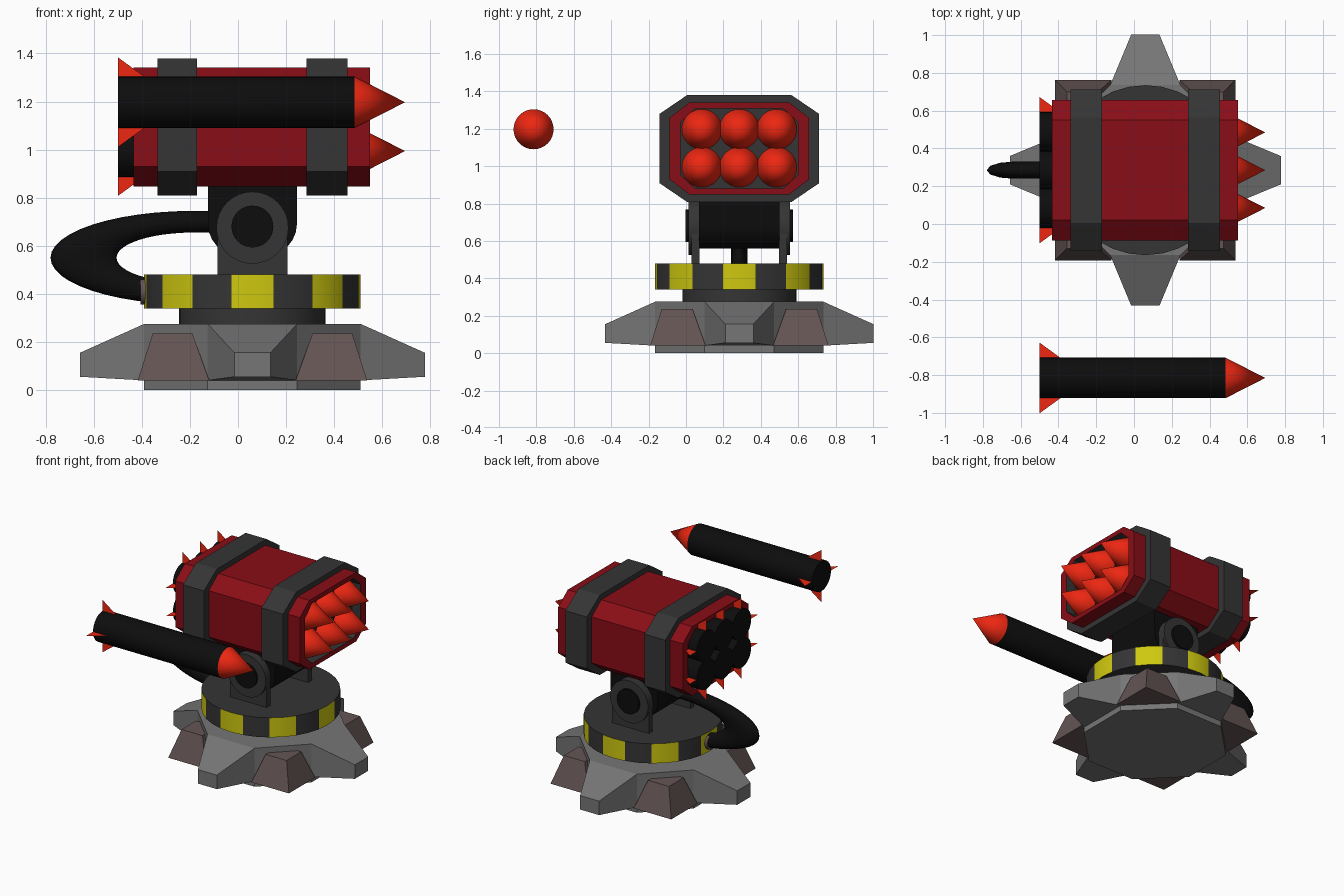
import bpy, bmesh, math
from mathutils import Matrix, Vector

if "Cube" in bpy.data.objects:
    bpy.data.objects.remove(bpy.data.objects["Cube"])

CX, CY = 0.06, 0.285   # turret axis


def material(name, rgb):
    m = bpy.data.materials.new(name)
    m.diffuse_color = (*rgb, 1)
    m.use_nodes = True
    m.node_tree.nodes["Principled BSDF"].inputs["Base Color"].default_value = m.diffuse_color
    return m


STONE = material("stone_grey", (0.18, 0.18, 0.18))
BROWN = material("brown_grey", (0.13, 0.09, 0.09))
DARK = material("dark_grey", (0.035, 0.035, 0.035))
BLACK = material("black", (0.004, 0.004, 0.004))
YELLOW = material("yellow", (0.62, 0.58, 0.005))
MAROON = material("dark_red", (0.25, 0.004, 0.008))
RED = material("bright_red", (0.85, 0.02, 0.006))


def finish(bm, name, *mats):
    bmesh.ops.recalc_face_normals(bm, faces=bm.faces)
    me = bpy.data.meshes.new(name)
    bm.to_mesh(me)
    bm.free()
    for m in mats:
        me.materials.append(m)
    ob = bpy.data.objects.new(name, me)
    bpy.context.collection.objects.link(ob)
    return ob


def smooth(ob):
    bpy.ops.object.select_all(action='DESELECT')
    ob.select_set(True)
    bpy.context.view_layer.objects.active = ob
    bpy.ops.object.shade_smooth_by_angle(angle=math.radians(30))


def loft(bm, a, b):
    """Closed solid between two matching rings of points."""
    va, vb = [bm.verts.new(p) for p in a], [bm.verts.new(p) for p in b]
    n = len(va)
    bm.faces.new(va)
    end = bm.faces.new(vb)
    for i in range(n):
        bm.faces.new((va[i], va[(i + 1) % n], vb[(i + 1) % n], vb[i]))
    return end


def place(p, h, axis):
    return {'x': (h, p[0], p[1]), 'y': (p[0], h, p[1]), 'z': (p[0], p[1], h)}[axis]


def prism(name, pts, lo, hi, axis, mat):
    bm = bmesh.new()
    loft(bm, [place(p, lo, axis) for p in pts], [place(p, hi, axis) for p in pts])
    return finish(bm, name, mat)


def arc(u, v, r, n=32, start=0.0, end=360.0):
    full = end - start == 360
    steps = n if full else n + 1
    angs = [math.radians(start + (end - start) * i / n) for i in range(steps)]
    return [(u + r * math.cos(a), v + r * math.sin(a)) for a in angs]


def cylinder(name, u, v, r, lo, hi, axis, mat):
    ob = prism(name, arc(u, v, r), lo, hi, axis, mat)
    smooth(ob)
    return ob


# Base: octagon with alternating faces drawn out into feet
octo = arc(CX, CY, 0.45 / math.cos(math.pi / 8), 8, 22.5, 382.5)
prism("base_plate", octo, 0, 0.04, 'z', STONE)
prism("base_hub", octo, 0.04, 0.275, 'z', STONE)
for i in range(4):
    rot = Matrix.Translation((CX, CY, 0)) @ Matrix.Rotation(i * math.pi / 2, 4, 'Z')
    bm = bmesh.new()
    ring = lambda x, w, z0, z1: [rot @ Vector(p) for p in
                                 ((x, -w, z0), (x, w, z0), (x, w, z1), (x, -w, z1))]
    loft(bm, ring(0.45, 0.186, 0.04, 0.275), ring(0.717, 0.075, 0.055, 0.155))
    finish(bm, f"base_foot_{i}", STONE)
    bm = bmesh.new()
    square = lambda lo, hi, z: [rot @ Vector(p) for p in
                                ((lo, lo, z), (hi, lo, z), (hi, hi, z), (lo, hi, z))]
    loft(bm, square(0.18, 0.477, 0.04), square(0.25, 0.415, 0.235))
    finish(bm, f"corner_block_{i}", BROWN)

# Turntable with hazard stripes
cylinder("turntable_neck", CX, CY, 0.305, 0.27, 0.345, 'z', DARK)
table = cylinder("turntable", CX, CY, 0.45, 0.34, 0.48, 'z', DARK)
table.data.materials.append(YELLOW)
for f in table.data.polygons:
    if abs(f.normal.z) < 0.5:
        a = math.degrees(math.atan2(f.normal.y, f.normal.x))
        f.material_index = 1 - int((a + 371.25) // 22.5) % 2

# Pivot: rounded block held between two brackets
block = ([(CX - 0.185, 0.86)] + arc(CX - 0.055, 0.69, 0.13, 6, 180, 270)
         + arc(CX + 0.055, 0.69, 0.13, 6, 270, 360) + [(CX + 0.185, 0.86)])
smooth(prism("pivot_block", block, CY - 0.215, CY + 0.215, 'y', BLACK))
bracket = [(CX - 0.145, 0.47), (CX + 0.145, 0.47)] + arc(CX, 0.68, 0.145, 16, 0, 180)
for side, s in (("front", -1), ("back", 1)):
    span = lambda a, b: sorted((CY + s * a, CY + s * b))
    smooth(prism(f"{side}_bracket", bracket, *span(0.212, 0.255), 'y', DARK))
    cylinder(f"{side}_pivot_collar", CX, 0.675, 0.15, *span(0.212, 0.272), 'y', DARK)
    cylinder(f"{side}_pivot_pin", CX, 0.68, 0.087, *span(0.2, 0.287), 'y', BLACK)

# Cable: half ring stretched along x, plugged into the turntable
cu = bpy.data.curves.new("cable", 'CURVE')
cu.dimensions = '3D'
cu.bevel_depth, cu.bevel_resolution, cu.use_fill_caps = 0.045, 4, True
path = [(0.05, 0.15)] + arc(0, 0, 0.15, 24, 90, 270)
sp = cu.splines.new('POLY')
sp.points.add(len(path) - 1)
for pt, (u, v) in zip(sp.points, path):
    pt.co = (u, 0, v, 1)
cu.materials.append(BLACK)
cable = bpy.data.objects.new("cable", cu)
bpy.context.collection.objects.link(cable)
cable.location, cable.scale = (-0.185, CY, 0.55), (3.05, 1, 1)
cylinder("cable_socket", CY, 0.41, 0.055, -0.405, -0.35, 'x', BROWN)


# Launcher box: chamfered tube with recessed ends
def chamfered(w, fw, h, fh):
    y, z = CY, 1.094
    return [(y - fw, z - h), (y + fw, z - h), (y + w, z - fh), (y + w, z + fh),
            (y + fw, z + h), (y - fw, z + h), (y - w, z + fh), (y - w, z - fh)]


body, mouth = chamfered(0.372, 0.265, 0.247, 0.165), chamfered(0.315, 0.235, 0.214, 0.14)
bm = bmesh.new()
stations = [(mouth, -0.37), (mouth, -0.435), (body, -0.435),
            (body, 0.55), (mouth, 0.55), (mouth, 0.48)]
rings = [[bm.verts.new(place(p, x, 'x')) for p in pts] for pts, x in stations]
for k, (a, b) in enumerate(zip(rings, rings[1:])):
    for i in range(8):
        f = bm.faces.new((a[i], a[(i + 1) % 8], b[(i + 1) % 8], b[i]))
        f.material_index = 1 if k in (0, 4) else 0
for r in (rings[0], rings[-1]):
    bm.faces.new(r).material_index = 1
finish(bm, "launcher_box", MAROON, DARK)
band = chamfered(0.427, 0.28, 0.285, 0.185)
prism("rear_band", band, -0.335, -0.17, 'x', DARK)
prism("front_band", band, 0.285, 0.455, 'x', DARK)


# Rockets: tube, cone and four thin fins in one mesh
def rocket(name, y, z):
    bm = bmesh.new()
    tube = arc(y, z, 0.107)
    end = loft(bm, [(-0.5, *p) for p in tube], [(0.485, *p) for p in tube])
    for f in bmesh.ops.poke(bm, faces=[end])['faces']:
        f.material_index = 1
    tip = max(bm.verts, key=lambda v: len(v.link_faces))
    tip.co = (0.695, y, z)
    for i in range(4):
        c, s = round(math.cos(i * math.pi / 2)), round(math.sin(i * math.pi / 2))
        pts = [(-0.5, 0.1), (-0.5, 0.187), (-0.38, 0.1)]
        f = bm.faces.new([bm.verts.new((x, y + r * c, z + r * s)) for x, r in pts])
        f.material_index = 1
    smooth(finish(bm, name, BLACK, RED))


rocket("loose_rocket", -0.815, 1.197)
for row, z in enumerate((0.994, 1.197)):
    for col in range(3):
        rocket(f"rocket_{row}_{col}", CY + 0.2 * (col - 1), z)
